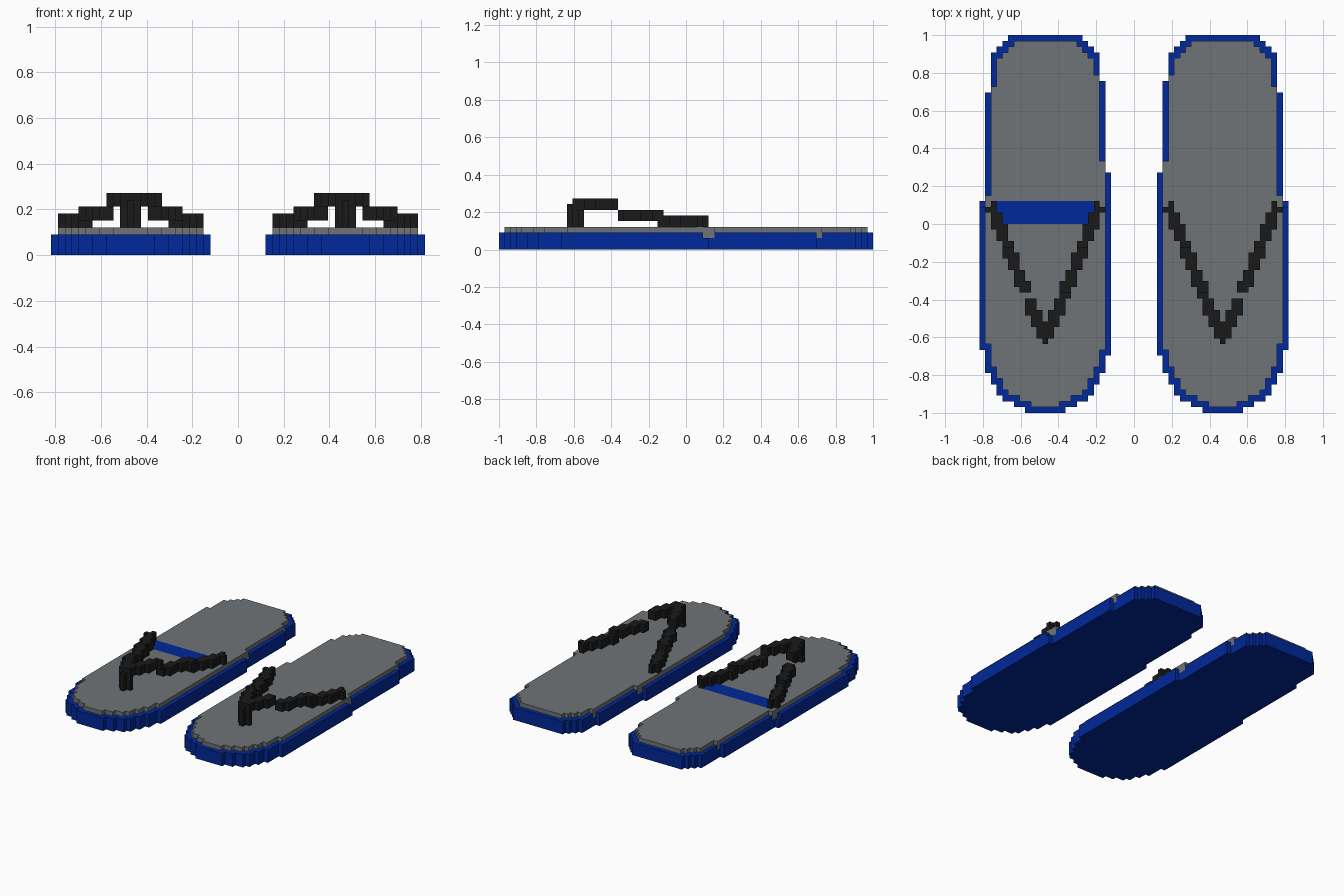
import bpy, bmesh

U = 1 / 33  # edge of one building block

cube = bpy.data.objects.get("Cube")
if cube:
    bpy.data.objects.remove(cube, do_unlink=True)


def material(name, colour):
    m = bpy.data.materials.new(name)
    m.use_nodes = True
    m.diffuse_color = (*colour, 1)
    m.node_tree.nodes["Principled BSDF"].inputs["Base Color"].default_value = (*colour, 1)
    return m


BLUE = material("sole blue", (0.0, 0.021, 0.32))
GREY = material("footbed grey", (0.157, 0.173, 0.181))
BLACK = material("strap black", (0.01, 0.01, 0.01))

# Stepped outline: (edge x, first row, end row)
OUTER = [(27, -22, 4), (26, -26, 23), (25, -28, 30), (24, -30, 31),
         (23, -31, 32), (22, 0, 33), (21, -32, 33), (19, -33, 33)]
INNER = [(4, -23, 9), (5, -26, 25), (6, -28, 30), (7, -30, 31),
         (8, -31, 32), (9, 0, 33), (10, -32, 33), (12, -33, 33)]
# Grey notches in the rim: (x0, x1, first row, end row)
PLUGS = [(25, 26, 3, 5), (24, 25, 23, 24), (5, 6, 9, 11), (6, 7, 25, 26)]
PATCH = (7, 24, 0, 4)  # blue band set into one footbed
MID = 15.5


def span(row):
    lo = min(x for x, a, b in INNER if a <= row < b)
    hi = max(x for x, a, b in OUTER if a <= row < b)
    return lo, hi


BASE = {r: span(r) for r in range(-33, 33)}
RIM, BED = {}, {}
for r, (lo, hi) in BASE.items():
    plugs = [p for p in PLUGS if p[2] <= r < p[3]]
    # Rim rows stop short of the plugs
    RIM[r] = (max([lo] + [p[1] for p in plugs if p[0] < MID]),
              min([hi] + [p[0] for p in plugs if p[0] > MID]))
    # Footbed is one block smaller all round, but reaches over the plugs
    if -33 < r < 32:
        near = [BASE[r - 1], BASE[r + 1]]
        inset = 1 if r < -20 or r > 27 else 0  # wider rim on the rounded ends
        a = max([lo + 1] + [n[0] + inset for n in near])
        b = min([hi - 1] + [n[1] - inset for n in near])
        BED[r] = (min([a] + [p[0] for p in plugs]), max([b] + [p[1] for p in plugs]))


def prism(bm, rows, z0, z1):
    """Extrude the stepped outline given by a lo/hi span per row."""
    left, right = [], []
    for r in sorted(rows):
        lo, hi = rows[r]
        for side, x in ((left, lo), (right, hi)):
            if side and side[-1][0] == x:
                side[-1] = (x, r + 1)
            else:
                side += [(x, r), (x, r + 1)]
    loop = right + left[::-1]
    face = bm.faces.new([bm.verts.new((x, y, z0)) for x, y in loop])
    top = bmesh.ops.extrude_face_region(bm, geom=[face])["geom"]
    bmesh.ops.translate(bm, vec=(0, 0, z1 - z0),
                        verts=[v for v in top if isinstance(v, bmesh.types.BMVert)])


def box(bm, x0, x1, y0, y1, z0, z1):
    made = bmesh.ops.create_cube(bm, size=1)["verts"]
    bmesh.ops.scale(bm, vec=(x1 - x0, y1 - y0, z1 - z0), verts=made)
    bmesh.ops.translate(bm, vec=((x0 + x1) / 2, (y0 + y1) / 2, (z0 + z1) / 2), verts=made)


def finish(bm, name, mat, side):
    bmesh.ops.scale(bm, vec=(side * U, U, U), verts=bm.verts)
    bmesh.ops.recalc_face_normals(bm, faces=bm.faces)
    mesh = bpy.data.meshes.new(name)
    bm.to_mesh(mesh)
    bm.free()
    mesh.materials.append(mat)
    bpy.context.collection.objects.link(bpy.data.objects.new(name, mesh))


for label, side in (("left", 1), ("right", -1)):
    # Blue sole with its notched upper rim
    bm = bmesh.new()
    prism(bm, BASE, 0, 2)
    prism(bm, RIM, 2, 3)
    if side < 0:
        box(bm, *PATCH, 3, 4)
    finish(bm, label + "_sole", BLUE, side)

    # Grey footbed and rim notches
    bm = bmesh.new()
    if side > 0:
        prism(bm, BED, 3, 4)
    else:
        x0, x1, y0, y1 = PATCH
        band = {r: s for r, s in BED.items() if y0 <= r < y1}
        prism(bm, {r: s for r, s in BED.items() if r < y0}, 3, 4)
        prism(bm, {r: s for r, s in BED.items() if r >= y1}, 3, 4)
        prism(bm, {r: (s[0], x0) for r, s in band.items()}, 3, 4)
        prism(bm, {r: (x1, s[1]) for r, s in band.items()}, 3, 4)
    for p in PLUGS:
        box(bm, *p, 2, 3)
    finish(bm, label + "_footbed", GREY, side)

    # Black strap: two stepped arms dropping through three levels
    bm = bmesh.new()
    for k in range(9):
        start = -20 + int(2.45 * k)
        for y0, y1, z0, z1 in ((-20, -12, 7, 9), (-12, -4, 5, 7), (-5, 4, 4, 6)):
            a, b = max(start, y0), min(start + 3, y1)
            if a < b:
                box(bm, 14 - k, 16 - k, a, b, z0, z1)
                if k != 3 or z0 < 7:
                    box(bm, 15 + k, 17 + k, a, b, z0, z1)
    # Strap ends, each with one block reaching the rim
    for inner, outer in ((6, 24), (5, 25)):
        end = 4 if inner == 6 else 3
        box(bm, inner, inner + 1, 2, end, 4, 6)
        box(bm, outer, outer + 1, 2, end, 4, 6)
    finish(bm, label + "_strap", BLACK, side)

    # Cross-shaped toe post
    bm = bmesh.new()
    box(bm, 15, 16, -21, -18, 4, 8)
    box(bm, 14, 17, -20, -19, 4, 8)
    finish(bm, label + "_toe_post", BLACK, side)
